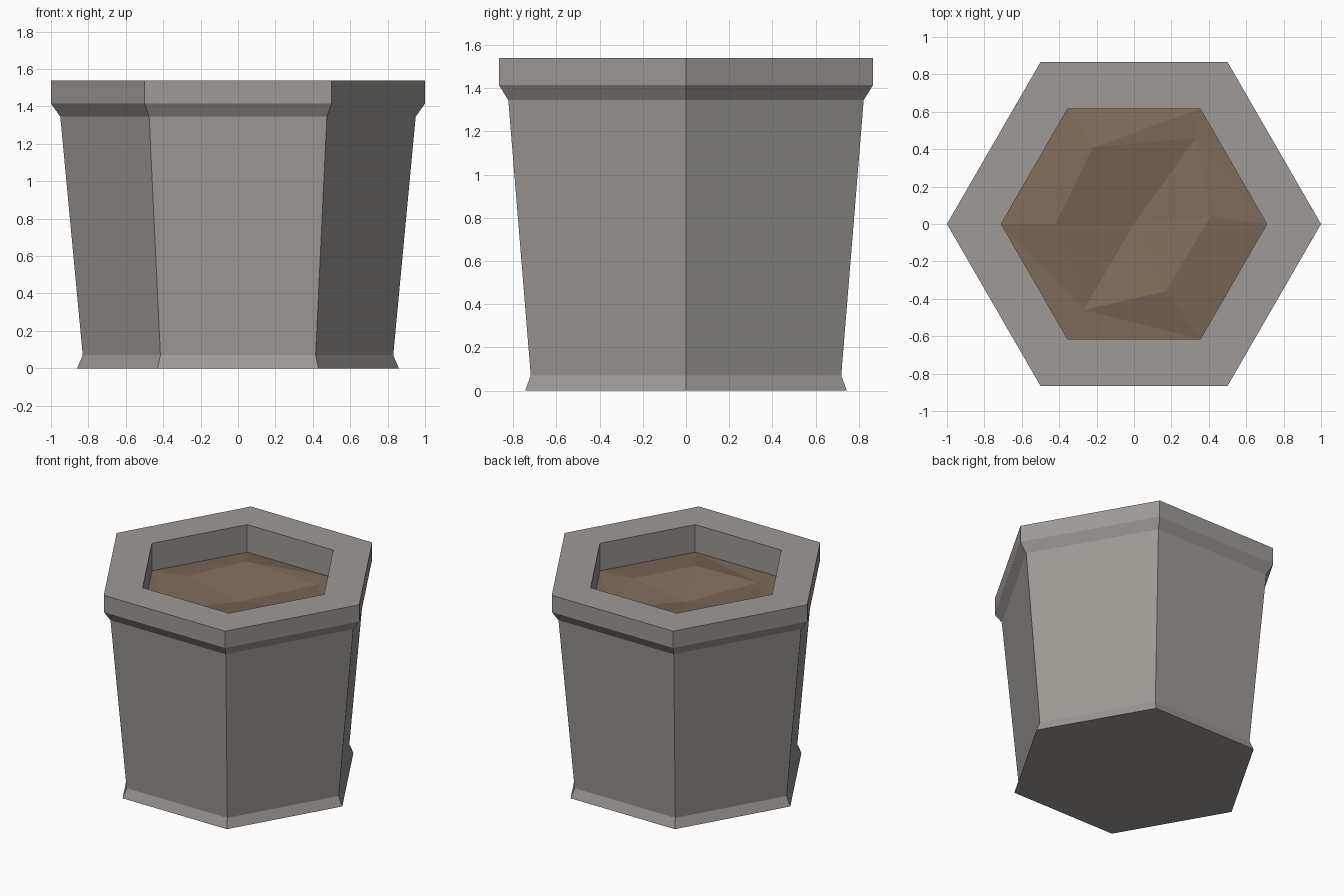
import bpy, bmesh
from math import cos, sin, radians

SIDES = 6

default_cube = bpy.data.objects.get("Cube")
if default_cube:
    bpy.data.objects.remove(default_cube, do_unlink=True)


def make_material(name, colour):
    mat = bpy.data.materials.new(name)
    mat.use_nodes = True
    mat.diffuse_color = (*colour, 1)
    mat.node_tree.nodes["Principled BSDF"].inputs["Base Color"].default_value = (*colour, 1)
    return mat


def add_object(name, bm, mat):
    bmesh.ops.recalc_face_normals(bm, faces=bm.faces)
    mesh = bpy.data.meshes.new(name)
    bm.to_mesh(mesh)
    bm.free()
    mesh.materials.append(mat)
    obj = bpy.data.objects.new(name, mesh)
    bpy.context.collection.objects.link(obj)
    return obj


def hex_ring(bm, radius, z):
    angles = [radians(360 / SIDES * i) for i in range(SIDES)]
    return [bm.verts.new((radius * cos(a), radius * sin(a), z)) for a in angles]


def bridge(bm, a, b):
    for i in range(SIDES):
        j = (i + 1) % SIDES
        bm.faces.new((a[i], a[j], b[j], b[i]))


stone = make_material("grey stone", (0.34, 0.322, 0.305))
earth = make_material("brown earth", (0.2, 0.145, 0.097))

# Pot: foot, tapered body, flared rim and inner wall as one six-sided lathe
profile = [(0.86, 0), (0.83, 0.07), (0.95, 1.345), (1, 1.415),
           (1, 1.54), (0.71, 1.54), (0.71, 1.24)]
bm = bmesh.new()
rings = [hex_ring(bm, r, z) for r, z in profile]
for lower, upper in zip(rings, rings[1:]):
    bridge(bm, lower, upper)
bm.faces.new(rings[0])
bm.faces.new(rings[-1])
add_object("pot", bm, stone)

# Soil: uneven raised ring around a shallow diagonal hollow
bumps = [(0.41, 0.04, 1.375), (0.33, 0.46, 1.335), (-0.22, 0.41, 1.38),
         (-0.42, 0, 1.375), (-0.27, -0.46, 1.335), (0.17, -0.36, 1.38)]
bm = bmesh.new()
edge = hex_ring(bm, 0.71, 1.335)
ridge = [bm.verts.new(p) for p in bumps]
hollow = bm.verts.new((0, 0, 1.295))
bridge(bm, edge, ridge)
for i in range(SIDES):
    bm.faces.new((ridge[i], ridge[(i + 1) % SIDES], hollow))
bmesh.ops.triangulate(bm, faces=[f for f in bm.faces if len(f.verts) > 3])
soil = add_object("soil", bm, earth)
if sum(p.normal.z for p in soil.data.polygons) < 0:
    soil.data.flip_normals()
